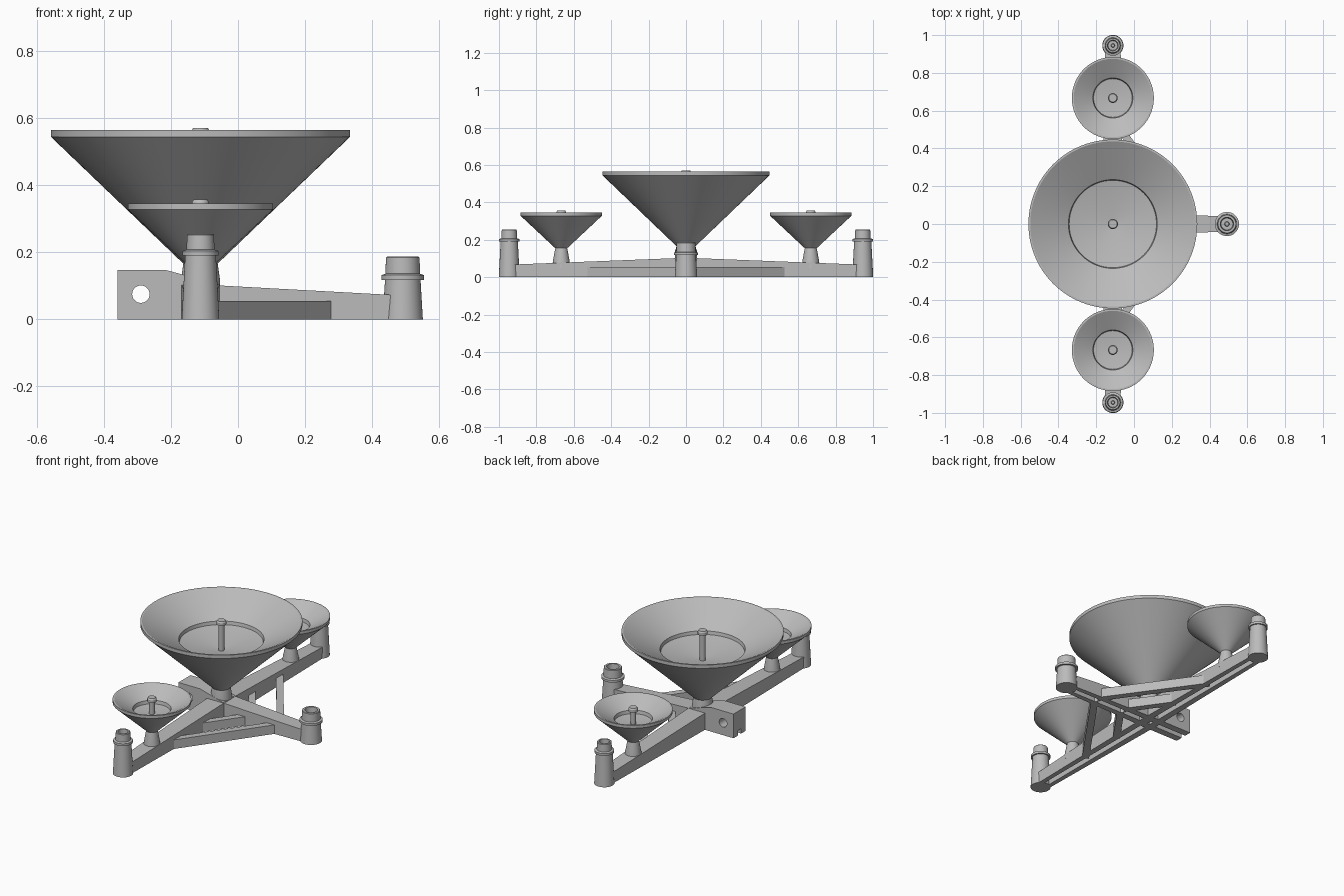
import bpy, bmesh, math
from mathutils import Vector

if "Cube" in bpy.data.objects:
    bpy.data.objects.remove(bpy.data.objects["Cube"])

grey = bpy.data.materials.new("plain_grey")
grey.use_nodes = True
COLOUR = (0.5, 0.5, 0.5, 1)
grey.diffuse_color = COLOUR
grey.node_tree.nodes["Principled BSDF"].inputs["Base Color"].default_value = COLOUR

CX = -0.112   # hub position on x
POST_Y = 0.945
POST_X = 0.492


def finish(name, bm):
    bmesh.ops.recalc_face_normals(bm, faces=bm.faces)
    mesh = bpy.data.meshes.new(name)
    bm.to_mesh(mesh)
    bm.free()
    mesh.materials.append(grey)
    ob = bpy.data.objects.new(name, mesh)
    bpy.context.collection.objects.link(ob)
    return ob


def smooth(ob):
    bpy.ops.object.select_all(action='DESELECT')
    ob.select_set(True)
    bpy.context.view_layer.objects.active = ob
    bpy.ops.object.shade_smooth_by_angle(angle=math.radians(25))


def lathe(name, profile, x, y, seg=64):
    """Spin an (r, z) profile that starts and ends on the axis."""
    bm = bmesh.new()
    verts = [bm.verts.new((r, 0, z)) for r, z in profile]
    edges = [bm.edges.new(p) for p in zip(verts, verts[1:])]
    bmesh.ops.spin(bm, geom=verts + edges, axis=(0, 0, 1), cent=(0, 0, 0),
                   angle=2 * math.pi, steps=seg)
    bmesh.ops.remove_doubles(bm, verts=bm.verts, dist=1e-5)
    bmesh.ops.translate(bm, vec=(x, y, 0), verts=bm.verts)
    ob = finish(name, bm)
    smooth(ob)
    return ob


def beam(name, a, b, wa, wb, ha, hb, groove=0.0, depth=0.03):
    """Tapered bar on the ground from a to b, optionally grooved below."""
    a, b = Vector((*a, 0)), Vector((*b, 0))
    side = (b - a).normalized().cross(Vector((0, 0, 1)))
    bm = bmesh.new()
    rings = []
    for p, w, h in ((a, wa, ha), (b, wb, hb)):
        sec = [(-w, 0), (-w, h), (w, h), (w, 0)]
        if groove:
            sec += [(groove, 0), (groove, depth), (-groove, depth), (-groove, 0)]
        rings.append([bm.verts.new(p + side * s + Vector((0, 0, z))) for s, z in sec])
    n = len(rings[0])
    for i in range(n):
        j = (i + 1) % n
        bm.faces.new((rings[0][i], rings[0][j], rings[1][j], rings[1][i]))
    for ring in rings:
        bm.faces.new(ring)
    return finish(name, bm)


def cut(ob, cutter):
    mod = ob.modifiers.new("cut", 'BOOLEAN')
    mod.operation = 'DIFFERENCE'
    mod.solver = 'EXACT'
    mod.object = cutter
    bpy.ops.object.select_all(action='DESELECT')
    ob.select_set(True)
    bpy.context.view_layer.objects.active = ob
    bpy.ops.object.modifier_apply(modifier=mod.name)
    bpy.data.objects.remove(cutter)


def post(name, x, y, base, top, collar, collar_z, height):
    """Hollow tapered post with a collar."""
    mid = (base + top) / 2 - 0.003
    lathe(name, [(0, 0), (base, 0), (mid, collar_z), (collar, collar_z),
                 (collar, collar_z + 0.014), (top, collar_z + 0.018),
                 (top - 0.002, height - 0.003), (top - 0.005, height),
                 (top * 0.68, height), (top * 0.6, height - 0.05),
                 (top * 0.25, height - 0.05), (top * 0.2, height - 0.03),
                 (0, height - 0.03)], x, y, 40)


def dish(name, y, rim, top, ring, ring_z, floor_z, tip_r, tip_z, edge):
    """Thick funnel with a stepped floor."""
    lathe(name, [(0, tip_z), (tip_r, tip_z), (rim, top - edge), (rim, top),
                 (rim - 0.01, top), (ring, ring_z), (ring - 0.004, ring_z - 0.02),
                 (0.02, floor_z), (0, floor_z)], CX, y, 96)


def pin(name, y, floor_z, top, r):
    lathe(name, [(0, floor_z - 0.01), (r, floor_z - 0.01), (r, top - 0.03),
                 (r + 0.01, top - 0.025), (r + 0.01, top - 0.008),
                 (r + 0.005, top), (0, top)], CX, y, 32)


# Main dish with its neck and pin
dish("main_dish", 0, 0.447, 0.565, 0.235, 0.455, 0.39, 0.05, 0.165, 0.02)
pin("main_pin", 0, 0.39, 0.571, 0.017)
lathe("main_neck", [(0, 0.05), (0.058, 0.05), (0.058, 0.12), (0.05, 0.175), (0, 0.175)], CX, 0)

# Side dishes, arms, posts and braces, mirrored across y
for s, tag in ((-1, "front"), (1, "back")):
    y = 0.667 * s
    dish(tag + "_dish", y, 0.217, 0.345, 0.106, 0.288, 0.258, 0.032, 0.155, 0.017)
    pin(tag + "_pin", y, 0.258, 0.357, 0.016)
    lathe(tag + "_neck", [(0, 0.05), (0.047, 0.05), (0.045, 0.085),
                          (0.031, 0.16), (0, 0.16)], CX, y, 40)
    beam(tag + "_arm", (CX, 0), (CX, POST_Y * s), 0.057, 0.041, 0.104, 0.067, 0.016)
    post(tag + "_post", CX, POST_Y * s, 0.056, 0.042, 0.054, 0.19, 0.255)
    beam(tag + "_outer_brace", (-0.095, 0.535 * s), (0.275, 0.015 * s),
         0.02, 0.02, 0.055, 0.055)
    beam(tag + "_inner_brace", (-0.085, 0.255 * s), (0.085, 0.015 * s),
         0.02, 0.02, 0.055, 0.055)

# Left arm and its short post
beam("left_arm", (CX, 0), (POST_X, 0), 0.057, 0.041, 0.104, 0.071, 0.016)
post("left_post", POST_X, 0, 0.06, 0.052, 0.064, 0.118, 0.187)

# Mounting block with cross hole and lower slot
bm = bmesh.new()
outline = [(-0.36, 0), (-0.36, 0.147), (-0.215, 0.147), (-0.06, 0.105), (-0.06, 0)]
face = bm.faces.new([bm.verts.new((x, -0.058, z)) for x, z in outline])
new = bmesh.ops.extrude_face_region(bm, geom=[face])["geom"]
bmesh.ops.translate(bm, vec=(0, 0.116, 0),
                    verts=[v for v in new if isinstance(v, bmesh.types.BMVert)])
block = finish("mounting_block", bm)

bpy.ops.mesh.primitive_cylinder_add(vertices=32, radius=0.026, depth=0.4,
                                    location=(-0.29, 0, 0.075),
                                    rotation=(math.pi / 2, 0, 0))
cut(block, bpy.context.object)
bpy.ops.mesh.primitive_cube_add(size=1, location=(-0.28, 0, 0))
slot = bpy.context.object
slot.scale = (0.34, 0.032, 0.06)
cut(block, slot)
smooth(block)
